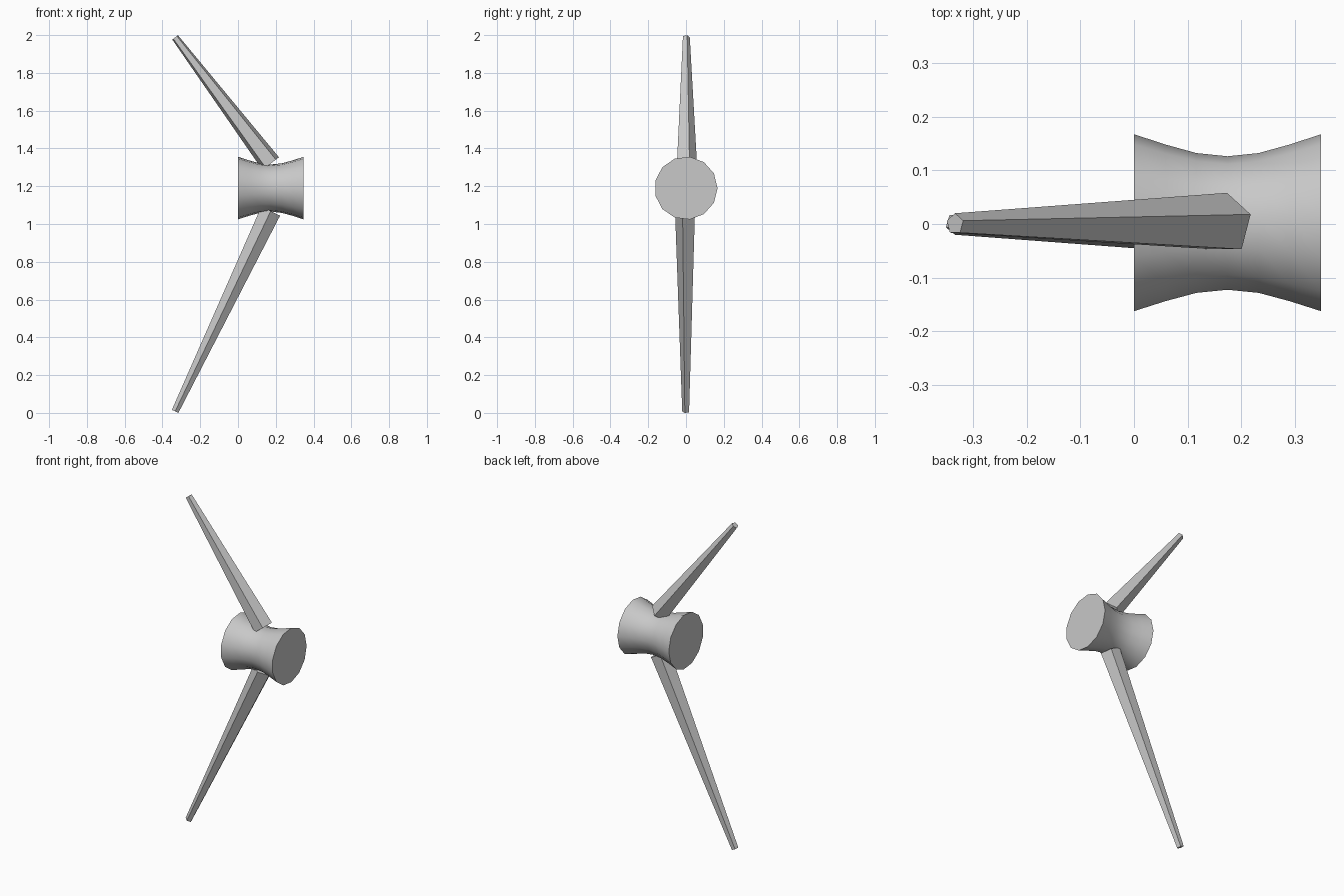
import bpy
import bmesh
from math import cos, sin, tau
from mathutils import Matrix, Vector

cube = bpy.data.objects.get("Cube")
if cube:
    bpy.data.objects.remove(cube, do_unlink=True)

GREY = (0.58, 0.58, 0.58, 1.0)
grey = bpy.data.materials.new("plain grey")
grey.use_nodes = True
grey.diffuse_color = GREY
grey.node_tree.nodes["Principled BSDF"].inputs["Base Color"].default_value = GREY


def turned_part(name, profile, sides, origin, axis, first_corner, smooth=False):
    """Turn (height, radius) pairs about an axis, with closed flat ends."""
    z = Vector(axis).normalized()
    x = Vector(first_corner)
    y = z.cross(x)
    bm = bmesh.new()
    rings = []
    for height, radius in profile:
        rings.append([
            bm.verts.new(Vector(origin) + z * height
                         + (x * cos(tau * i / sides) + y * sin(tau * i / sides)) * radius)
            for i in range(sides)])
    for low, high in zip(rings, rings[1:]):
        for i in range(sides):
            j = (i + 1) % sides
            face = bm.faces.new((low[i], low[j], high[j], high[i]))
            face.smooth = smooth
    # end caps with crisp rims
    for cap in (rings[0][::-1], rings[-1]):
        face = bm.faces.new(cap)
        for edge in face.edges:
            edge.smooth = False
    bmesh.ops.recalc_face_normals(bm, faces=bm.faces[:])
    mesh = bpy.data.meshes.new(name)
    bm.to_mesh(mesh)
    bm.free()
    mesh.materials.append(grey)
    obj = bpy.data.objects.new(name, mesh)
    bpy.context.collection.objects.link(obj)
    return obj


# waisted hub lying along x
HUB_LENGTH = 0.348
half = [0.167, 0.148, 0.132, 0.126]
radii = half + half[-2::-1]
hub_profile = [(HUB_LENGTH * i / 6, r) for i, r in enumerate(radii)]
turned_part("hub", hub_profile, 13, (0, 0, 1.19), (1, 0, 0), (0, 1, 0), smooth=True)

# tapered five-sided blades above and below the hub
blades = [
    ("upper_blade", (0.173, 0, 1.32), (-0.333, 0, 1.988), 1),
    ("lower_blade", (0.173, 0, 1.068), (-0.333, 0, 0.008), -1),
]
for name, base, tip, side in blades:
    axis = Vector(tip) - Vector(base)
    turned_part(name, [(0, 0.058), (axis.length, 0.02)], 5, base, axis, (0, side, 0))
